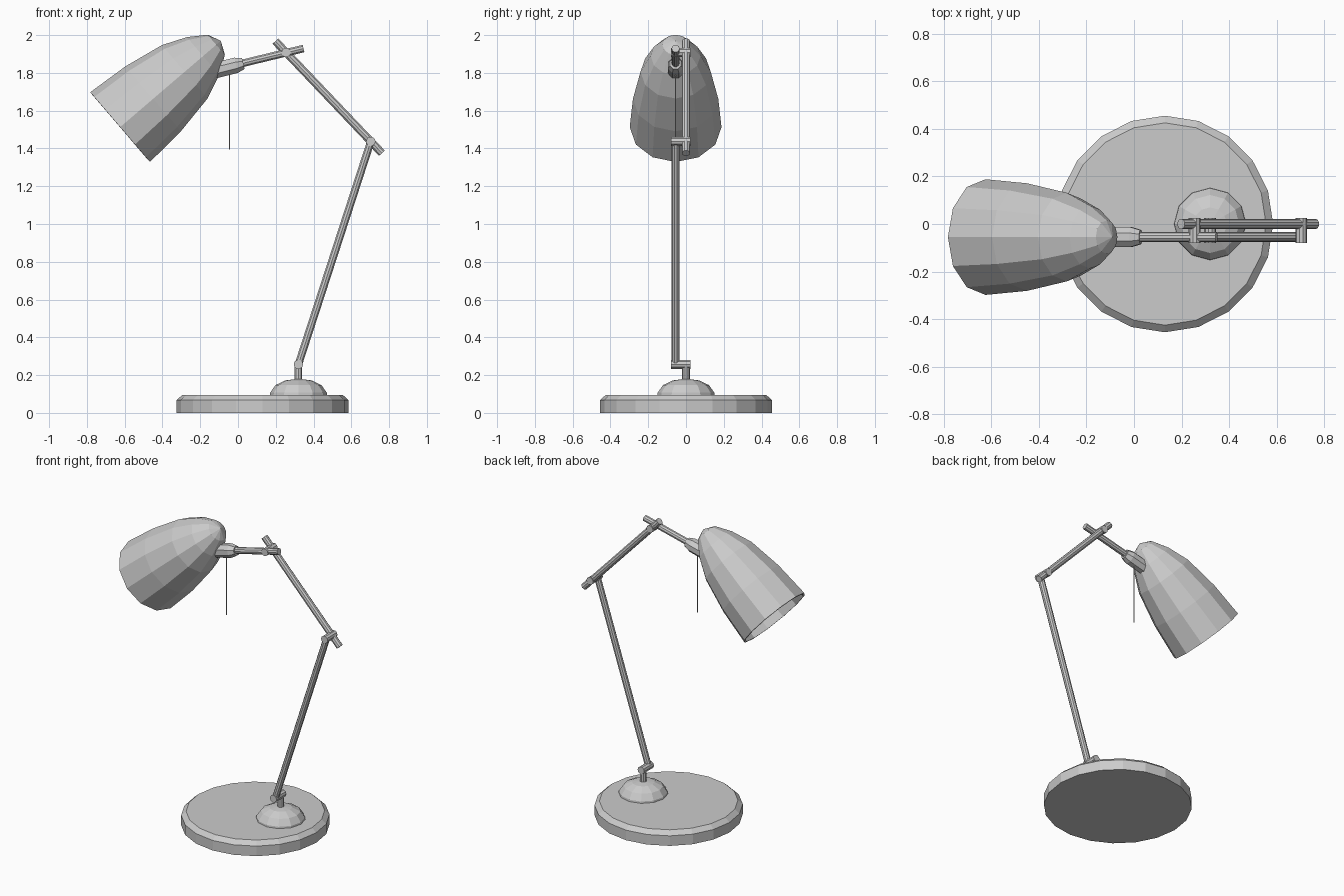
import bpy, bmesh, math
from mathutils import Vector, Matrix

if "Cube" in bpy.data.objects:
    bpy.data.objects.remove(bpy.data.objects["Cube"])

ARM_Y = -0.055   # plane of lower arm and lamp head


def lathe(name, profile, sides, origin, axis=(0, 0, 1), turn=0.0, cap=True):
    """Revolve (radius, height) points around an axis starting at origin."""
    bm = bmesh.new()
    rings = []
    for r, h in profile:
        if r == 0:
            rings.append([bm.verts.new((0, 0, h))])
        else:
            rings.append([bm.verts.new((r * math.cos(turn + math.tau * i / sides),
                                        r * math.sin(turn + math.tau * i / sides), h))
                          for i in range(sides)])
    for a, b in zip(rings, rings[1:]):
        for i in range(sides):
            j = (i + 1) % sides
            if len(b) == 1:
                bm.faces.new((a[i], a[j], b[0]))
            else:
                bm.faces.new((a[i], a[j], b[j], b[i]))
    if cap:
        bm.faces.new(rings[0][::-1])
        if len(rings[-1]) > 1:
            bm.faces.new(rings[-1])
    z = Vector(axis).normalized()
    x = Vector((0, 1, 0)) if abs(z.y) < 0.9 else Vector((1, 0, 0))
    y = z.cross(x)
    rot = Matrix((x, y, z)).transposed().to_4x4()
    bm.transform(Matrix.Translation(origin) @ rot)
    mesh = bpy.data.meshes.new(name)
    bm.to_mesh(mesh)
    bm.free()
    obj = bpy.data.objects.new(name, mesh)
    bpy.context.collection.objects.link(obj)
    return obj


def rod(name, a, b, r, sides=10):
    d = Vector(b) - Vector(a)
    return lathe(name, [(r, 0), (r, d.length)], sides, a, d)


# Base plate with chamfered top edge, and off-centre dome
lathe("base_plate", [(0.455, 0), (0.455, 0.068), (0.425, 0.095)], 20, (0.13, 0, 0))
lathe("base_dome", [(0.152, 0.09), (0.15, 0.107), (0.122, 0.147), (0.07, 0.172), (0, 0.181)],
      12, (0.32, 0, 0))
rod("base_post", (0.32, 0, 0.16), (0.32, 0, 0.255), 0.021)

# Pivot pins along y
for name, x, z in (("base_pivot", 0.32, 0.257), ("elbow_pivot", 0.703, 1.437),
                   ("head_pivot", 0.255, 1.908)):
    rod(name, (x, -0.08, z), (x, 0.025, z), 0.025)

# Arms
rod("lower_arm", (0.32, ARM_Y, 0.257), (0.703, ARM_Y, 1.437), 0.021)
rod("upper_arm", (0.762, 0, 1.375), (0.198, 0, 1.968), 0.022)
rod("head_arm", (0.347, ARM_Y, 1.929), (0.0, ARM_Y, 1.845), 0.021)

# Socket and pull cord
lathe("lamp_socket", [(0.045, 0), (0.045, 0.125), (0.032, 0.165)], 8,
      (-0.132, ARM_Y, 1.81), (0.97, 0, 0.24), turn=math.pi / 8)
rod("pull_cord", (-0.046, ARM_Y, 1.395), (-0.046, ARM_Y, 1.82), 0.003, 6)

# Open bell-shaped shade
shade = lathe("lamp_shade",
              [(0.243, 0), (0.226, 0.23), (0.186, 0.45), (0.132, 0.578),
               (0.07, 0.67), (0, 0.702)],
              12, (-0.624, ARM_Y, 1.513), (0.76, 0, 0.651), cap=False)
wall = shade.modifiers.new("wall", 'SOLIDIFY')
wall.thickness = 0.012
wall.offset = -1
